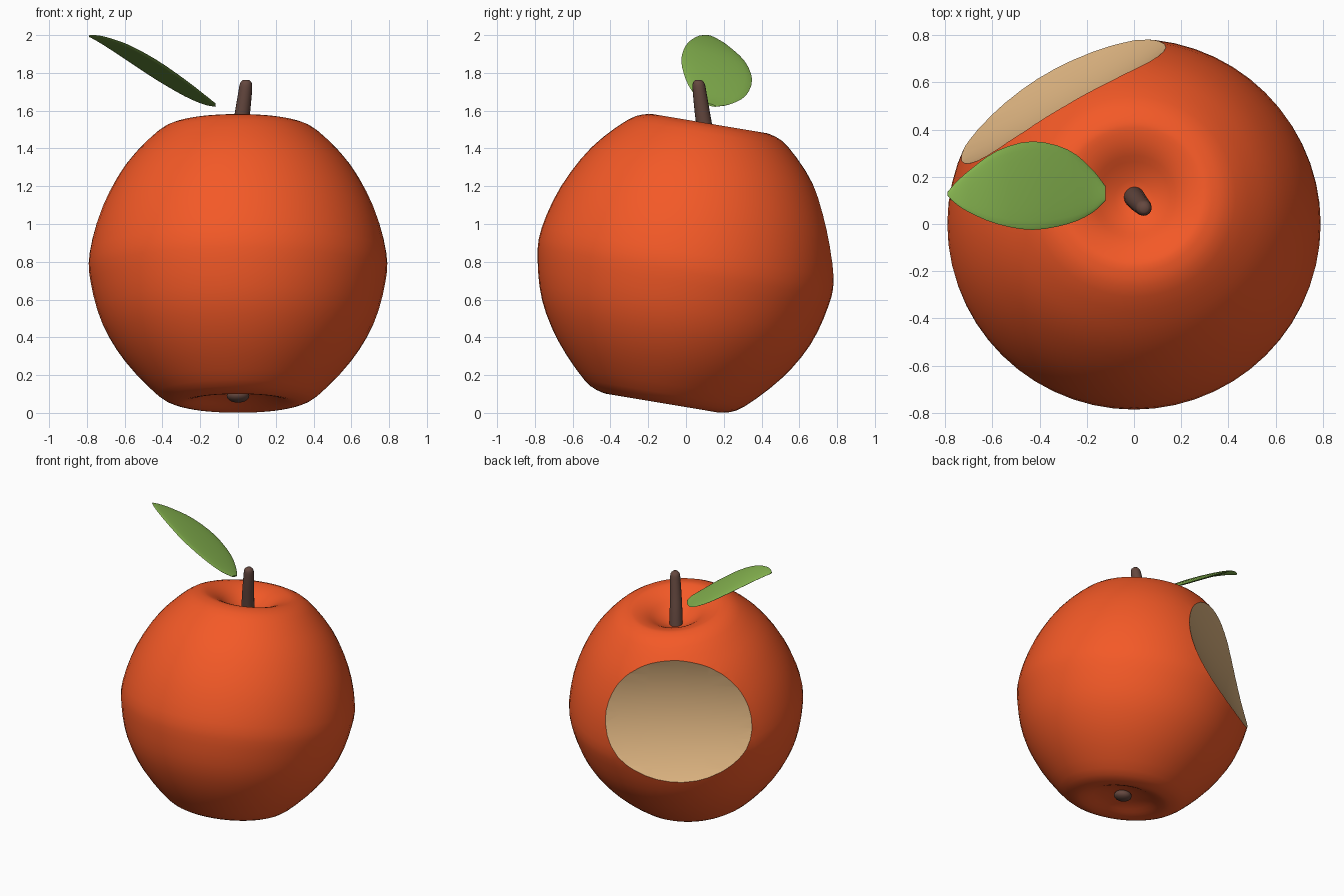
import bpy, bmesh, math
from mathutils import Vector, Matrix

if "Cube" in bpy.data.objects:
    bpy.data.objects.remove(bpy.data.objects["Cube"])


def material(name, rgb):
    m = bpy.data.materials.new(name)
    m.diffuse_color = (*rgb, 1)
    m.use_nodes = True
    m.node_tree.nodes["Principled BSDF"].inputs["Base Color"].default_value = m.diffuse_color
    return m


def smooth_path(points, steps):
    """Catmull-Rom interpolation through points of any dimension."""
    p = [Vector(q) for q in points]
    p = [2 * p[0] - p[1]] + p + [2 * p[-1] - p[-2]]
    out = []
    for i in range(1, len(p) - 2):
        a, b, c, d = p[i - 1:i + 3]
        for k in range(steps):
            t = k / steps
            out.append(0.5 * (2 * b + (c - a) * t + (2 * a - 5 * b + 4 * c - d) * t * t
                              + (3 * b - a - 3 * c + d) * t ** 3))
    return out + [p[-2]]


def make(name, bm, mats, angle=35):
    bmesh.ops.recalc_face_normals(bm, faces=bm.faces)
    me = bpy.data.meshes.new(name)
    bm.to_mesh(me)
    bm.free()
    ob = bpy.data.objects.new(name, me)
    bpy.context.collection.objects.link(ob)
    for m in mats:
        me.materials.append(m)
    smooth(ob, angle)
    return ob


def smooth(ob, angle):
    bpy.ops.object.select_all(action='DESELECT')
    ob.select_set(True)
    bpy.context.view_layer.objects.active = ob
    bpy.ops.object.shade_smooth_by_angle(angle=math.radians(angle))


def loft(bm, rings):
    """Bridge closed rings of points and cap both ends."""
    vs = [[bm.verts.new(p) for p in r] for r in rings]
    n = len(vs[0])
    for a, b in zip(vs, vs[1:]):
        for i in range(n):
            bm.faces.new((a[i], a[(i + 1) % n], b[(i + 1) % n], b[i]))
    bm.faces.new(vs[0])
    bm.faces.new(vs[-1])


skin = material("skin", (0.9, 0.1, 0.02))
flesh = material("flesh", (0.73, 0.46, 0.22))
green = material("leaf_green", (0.24, 0.46, 0.08))
brown = material("stem_brown", (0.13, 0.065, 0.05))

# Whole fruit leans backwards
tilt = Matrix.Translation((0, 0, 0.79)) @ Matrix.Rotation(math.radians(-9.5), 4, 'X')

# Fruit body: lathed profile with a dimple at each end
profile = [(0.004, .62), (.06, .628), (.13, .665), (.2, .715), (.27, .745), (.33, .748),
           (.43, .70), (.595, .525), (.72, .295), (.785, .06), (.78, -.1), (.72, -.315),
           (.6, -.515), (.43, -.695), (.33, -.745), (.26, -.742), (.17, -.71),
           (.08, -.69), (.004, -.685)]
bm = bmesh.new()
N = 56
loft(bm, [[(r * math.cos(a), r * math.sin(a), z)
           for a in (2 * math.pi * i / N for i in range(N))]
          for r, z in smooth_path(profile, 3)])
bm.transform(tilt)
body = make("fruit_body", bm, [skin, flesh])

# Bite: wide ellipsoid cutter on the back left
out = Vector((-0.5, 0.866, 0))
side = Vector((0.866, 0.5, 0))
centre = out * 1.46 + Vector((0, 0, 0.79 + 0.30))
frame = Matrix((side, out, (0, 0, 1))).transposed().to_4x4()
bm = bmesh.new()
bmesh.ops.create_uvsphere(bm, u_segments=64, v_segments=40, radius=1)
bm.transform(Matrix.Translation(centre) @ frame @ Matrix.Diagonal((2.0, 0.92, 0.92, 1)))
for f in bm.faces:
    f.material_index = 1
cutter = make("bite_cutter", bm, [skin, flesh])
cutter.hide_render = True
mod = body.modifiers.new("bite", 'BOOLEAN')
mod.operation = 'DIFFERENCE'
mod.solver = 'EXACT'
mod.object = cutter
bpy.context.view_layer.objects.active = body
bpy.ops.object.modifier_apply(modifier="bite")
bpy.data.objects.remove(cutter)
smooth(body, 25)

# Stem: tapered bent tube with a rounded tip (x, y, z, radius)
path = [(0, .115, 1.38, .045), (.012, .1, 1.5, .043), (.025, .085, 1.6, .04),
        (.038, .072, 1.7, .036), (.042, .067, 1.745, .031), (.043, .065, 1.763, .016)]
bm = bmesh.new()
loft(bm, [[(p[0] + p[3] * math.cos(a), p[1] + p[3] * math.sin(a), p[2])
           for a in (2 * math.pi * i / 16 for i in range(16))]
          for p in smooth_path(path, 3)])
make("stem", bm, [brown], 50)

# Blossom end: small flattened knob in the lower dimple
bm = bmesh.new()
bmesh.ops.create_uvsphere(bm, u_segments=16, v_segments=10, radius=1)
bm.transform(tilt @ Matrix.Translation((0, 0, -.71)) @ Matrix.Diagonal((.06, .06, .035, 1)))
make("blossom_end", bm, [brown])

# Leaf: thin lens along an arched spine (x, z, y low, y high)
rows = [(-.12, 1.63, .1, .16), (-.18, 1.66, .045, .235), (-.28, 1.72, .0, .315),
        (-.43, 1.815, -.025, .35), (-.58, 1.905, .0, .31), (-.70, 1.965, .05, .225),
        (-.76, 1.988, .09, .17), (-.79, 1.995, .12, .135)]
bm = bmesh.new()
rings = []
for x, z, lo, hi in smooth_path(rows, 3):
    c, w = (lo + hi) / 2, (hi - lo) / 2
    ring = []
    for i in range(20):
        a = 2 * math.pi * i / 20
        dy = w * math.cos(a)
        ring.append((x, c + dy, z - 0.27 * dy + (0.003 + 0.07 * w) * math.sin(a)))
    rings.append(ring)
loft(bm, rings)
make("leaf", bm, [green], 50)
